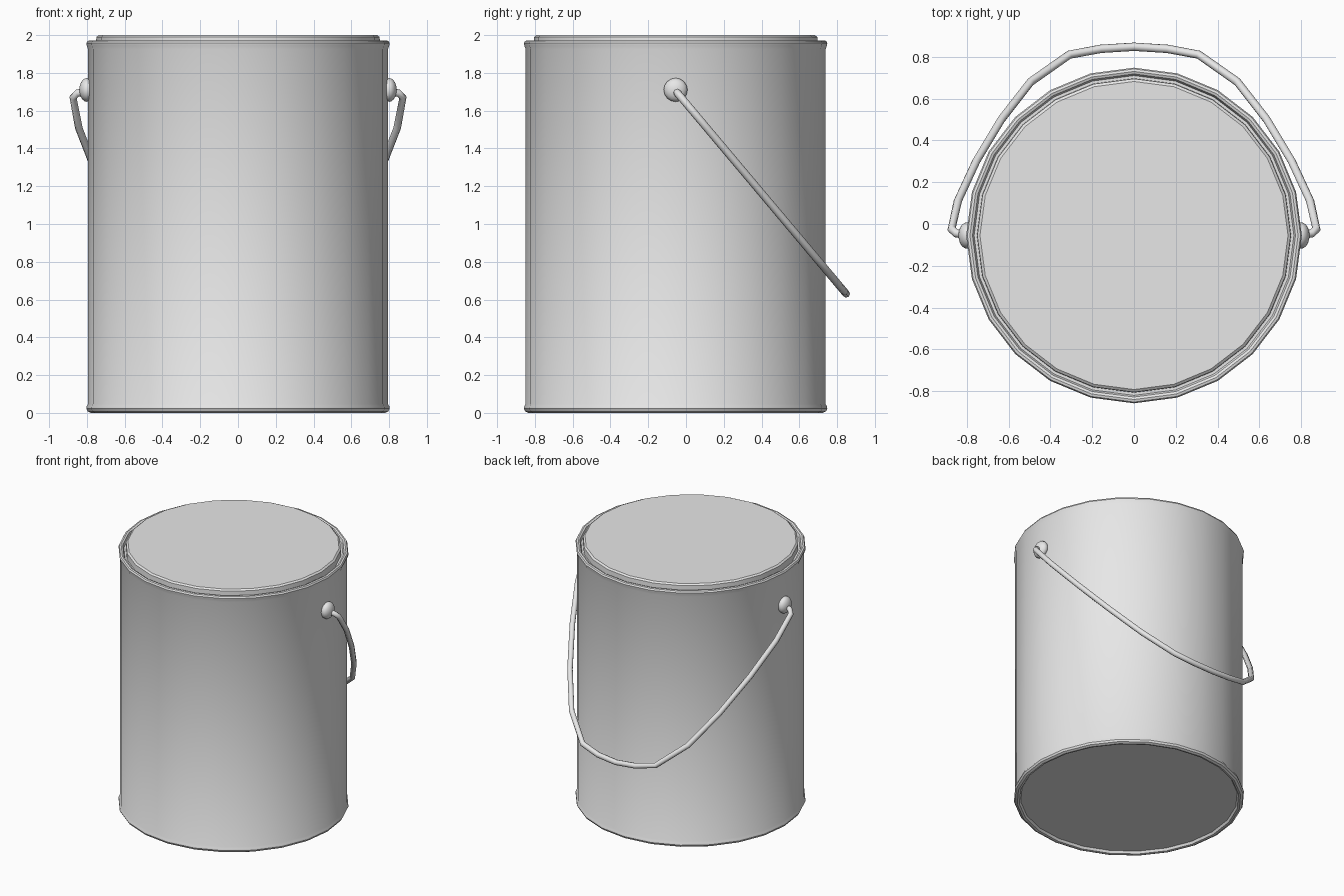
import bpy, bmesh, math
from mathutils import Matrix, Vector

cube = bpy.data.objects.get("Cube")
if cube:
    bpy.data.objects.remove(cube, do_unlink=True)

CENTRE_Y = -0.055
SIDES = 24

metal = bpy.data.materials.new("grey metal")
metal.use_nodes = True
metal.diffuse_color = (0.8, 0.8, 0.8, 1)
metal.node_tree.nodes["Principled BSDF"].inputs["Base Color"].default_value = (0.8, 0.8, 0.8, 1)


def finish(name, bm, angle=35):
    bmesh.ops.recalc_face_normals(bm, faces=bm.faces)
    mesh = bpy.data.meshes.new(name)
    bm.to_mesh(mesh)
    bm.free()
    mesh.materials.append(metal)
    obj = bpy.data.objects.new(name, mesh)
    bpy.context.collection.objects.link(obj)
    bpy.ops.object.select_all(action="DESELECT")
    obj.select_set(True)
    bpy.context.view_layer.objects.active = obj
    bpy.ops.object.shade_smooth_by_angle(angle=math.radians(angle))
    return obj


def lathe(name, profile):
    """Turn a (radius, height) profile around the can axis; end rings are capped."""
    bm = bmesh.new()
    rings = []
    for r, z in profile:
        rings.append([bm.verts.new((r * math.cos(a), r * math.sin(a) + CENTRE_Y, z))
                      for a in (i * math.tau / SIDES for i in range(SIDES))])
    for low, high in zip(rings, rings[1:]):
        for i in range(SIDES):
            j = (i + 1) % SIDES
            bm.faces.new((low[i], low[j], high[j], high[i]))
    bm.faces.new(rings[0])
    bm.faces.new(rings[-1])
    return finish(name, bm)


# Can body with rolled rims, recessed base and lid groove
lathe("can_body", [(0.755, 0.02), (0.765, 0.003), (0.78, 0), (0.796, 0.008),
                   (0.803, 0.022), (0.801, 0.035), (0.794, 0.047),
                   (0.794, 1.925), (0.801, 1.945), (0.803, 1.957), (0.797, 1.969),
                   (0.785, 1.972), (0.773, 1.967), (0.765, 1.945), (0.74, 1.945)])

# Press-in lid
lathe("lid", [(0.752, 1.94), (0.75, 1.99), (0.737, 2.0)])

# Flattened round ears where the handle attaches
for side, sign in (("left", 1), ("right", -1)):
    bm = bmesh.new()
    place = (Matrix.Translation((sign * 0.8, CENTRE_Y, 1.71))
             @ Matrix.Diagonal((0.04, 0.063, 0.063, 1))
             @ Matrix.Rotation(math.pi / 2, 4, "Y"))
    bmesh.ops.create_uvsphere(bm, u_segments=16, v_segments=10, radius=1, matrix=place)
    finish(side + "_ear", bm, 60)

# Wire handle: half path in plan, mirrored, lying in a plane sloping down to the back
half = [(0.81, -0.05), (0.85, -0.045), (0.873, -0.025), (0.843, 0.11), (0.755, 0.3),
        (0.635, 0.5), (0.495, 0.68), (0.31, 0.81), (0.16, 0.838)]
plan = half + [(0, 0.848)] + [(-x, y) for x, y in reversed(half)]
path = [Vector((x, y, 1.705 - 1.19 * (y - CENTRE_Y))) for x, y in plan]
across = Vector((0, 1.19, 1)).normalized()
bm = bmesh.new()
rings = []
for i, p in enumerate(path):
    before = (p - path[max(i - 1, 0)]).normalized()
    after = (path[min(i + 1, len(path) - 1)] - p).normalized()
    tangent = (before + after).normalized()
    out = tangent.cross(across).normalized()
    rings.append([bm.verts.new(p + 0.02 * (out * math.cos(a) + across * math.sin(a)))
                  for a in (k * math.tau / 8 for k in range(8))])
for one, two in zip(rings, rings[1:]):
    for k in range(8):
        m = (k + 1) % 8
        bm.faces.new((one[k], one[m], two[m], two[k]))
bm.faces.new(rings[0])
bm.faces.new(rings[-1])
finish("wire_handle", bm, 60)
